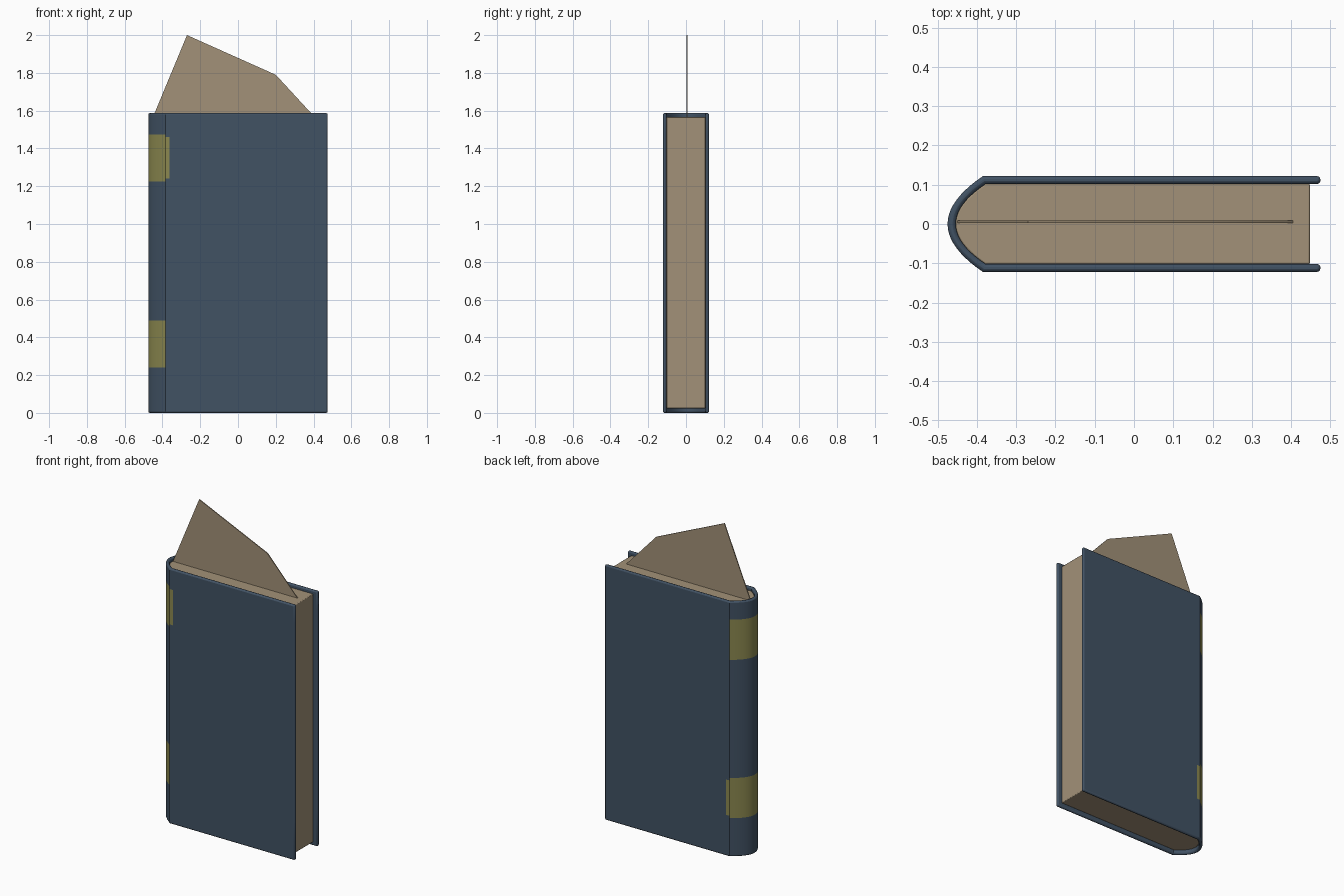
import bpy, bmesh, math

if "Cube" in bpy.data.objects:
    bpy.data.objects.remove(bpy.data.objects["Cube"])


def material(name, rgb):
    m = bpy.data.materials.new(name)
    m.diffuse_color = (*rgb, 1)
    m.use_nodes = True
    m.node_tree.nodes["Principled BSDF"].inputs["Base Color"].default_value = m.diffuse_color
    return m


BLUE = material("cover blue", (0.053, 0.084, 0.127))
GOLD = material("band olive gold", (0.262, 0.250, 0.080))
PAPER = material("paper tan", (0.361, 0.284, 0.188))


def finish(name, bm, mats, bevel):
    bmesh.ops.recalc_face_normals(bm, faces=bm.faces[:])
    me = bpy.data.meshes.new(name)
    bm.to_mesh(me)
    bm.free()
    for m in mats:
        me.materials.append(m)
    ob = bpy.data.objects.new(name, me)
    bpy.context.collection.objects.link(ob)
    if bevel:
        mod = ob.modifiers.new("soft edges", 'BEVEL')
        mod.width, mod.segments = bevel, 2
        mod.limit_method, mod.angle_limit = 'ANGLE', math.radians(50)
    bpy.context.view_layer.objects.active = ob
    ob.select_set(True)
    bpy.ops.object.shade_smooth_by_angle(angle=math.radians(30))
    ob.select_set(False)
    return ob


def u_profile(tip, corner, half, end, n=20):
    """Front board, parabolic spine, back board."""
    spine = []
    for i in range(n + 1):
        t = -1 + 2 * i / n
        spine.append((tip + (corner - tip) * t * t, half * t))
    return ([(end, -half), (-0.362, -half)] + spine
            + [(-0.362, half), (end, half)])


# Cover: thick U-shaped shell, with two bands coloured around the spine
outer = u_profile(-0.475, -0.385, 0.122, 0.475)
inner = u_profile(-0.454, -0.378, 0.102, 0.475)
levels = [0, 0.24, 0.255, 0.475, 0.49, 1.225, 1.24, 1.46, 1.475, 1.587]
bm = bmesh.new()
out = [[bm.verts.new((x, y, z)) for x, y in outer] for z in levels]
inn = [[bm.verts.new((x, y, z)) for x, y in inner] for z in levels]
n = len(outer)


def band(z, x, y):
    low, high = 0.24 < z < 0.49, 1.225 < z < 1.475
    if x < -0.387:
        return low or high
    # short flap of the band on one board
    if x < -0.36:
        return (y < 0 and 1.24 < z < 1.46) or (y > 0 and 0.255 < z < 0.475)
    return False


for k in range(len(levels) - 1):
    for i in range(n - 1):
        f = bm.faces.new((out[k][i], out[k][i + 1], out[k + 1][i + 1], out[k + 1][i]))
        c = f.calc_center_median()
        # the flap strip lies between the spine corner and the x cut
        f.material_index = int(band(c.z, c.x, c.y))
        bm.faces.new((inn[k][i + 1], inn[k][i], inn[k + 1][i], inn[k + 1][i + 1]))
    for i in (0, n - 1):
        bm.faces.new((out[k][i], inn[k][i], inn[k + 1][i], out[k + 1][i]))
for k in (0, -1):
    for i in range(n - 1):
        bm.faces.new((out[k][i], out[k][i + 1], inn[k][i + 1], inn[k][i]))
finish("cover", bm, [BLUE, GOLD], 0.008)


def prism(name, pts, offset, bevel=0):
    bm = bmesh.new()
    face = bm.faces.new([bm.verts.new(p) for p in pts])
    ext = bmesh.ops.extrude_face_region(bm, geom=[face], use_keep_orig=True)
    verts = [g for g in ext["geom"] if isinstance(g, bmesh.types.BMVert)]
    bmesh.ops.translate(bm, verts=verts, vec=offset)
    return finish(name, bm, [PAPER], bevel)


# Page block with rounded back
pages = u_profile(-0.455, -0.379, 0.1025, 0.448)
prism("page_block", [(x, y, 0.024) for x, y in pages], (0, 0, 1.543), 0.004)

# Torn loose page sticking out of the top
torn = [(-0.455, 1.555), (0.41, 1.562), (0.2, 1.79), (-0.27, 2.0)]
prism("loose_page", [(x, 0.003, z) for x, z in torn], (0, 0.006, 0))
